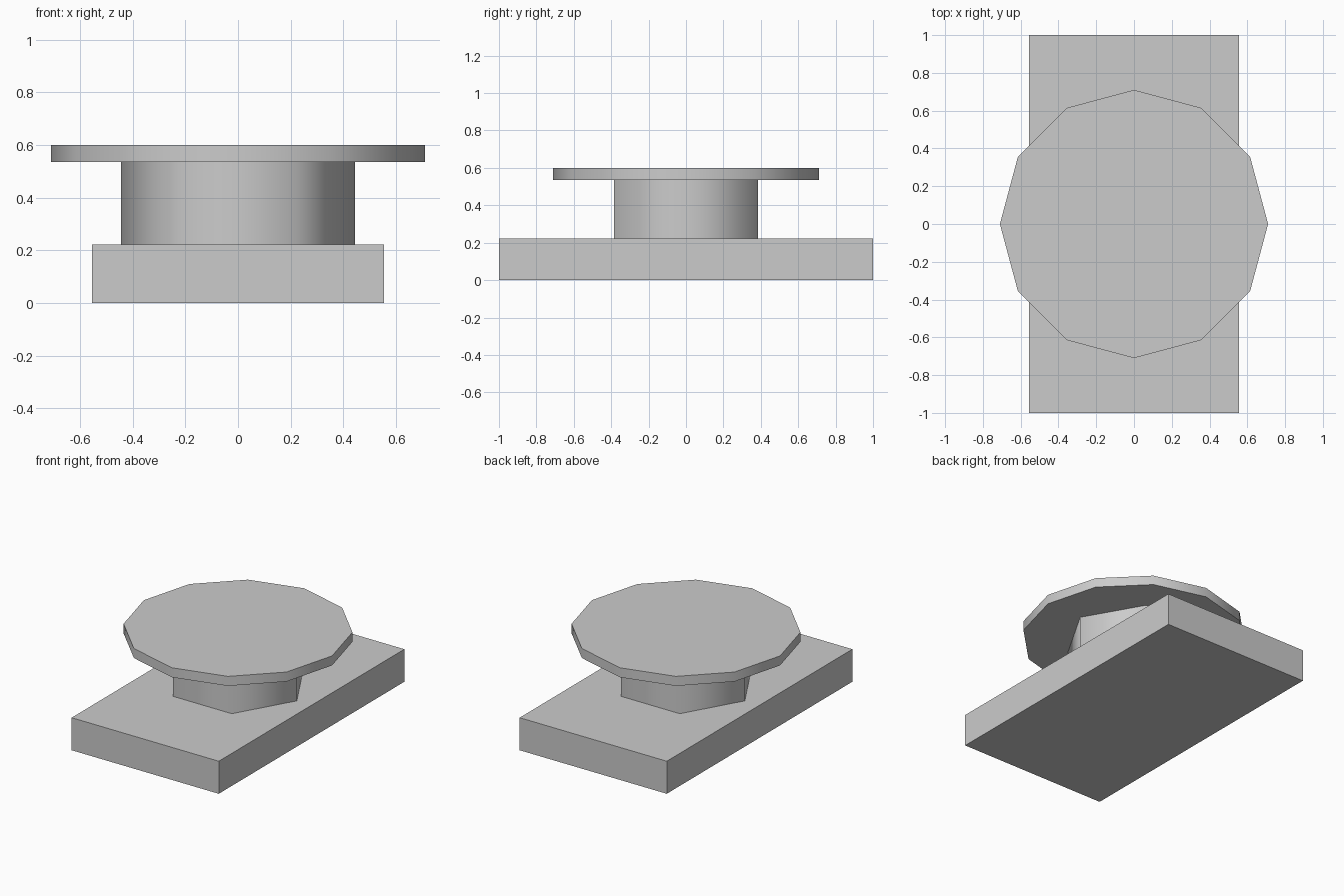
import bpy
import math

if "Cube" in bpy.data.objects:
    bpy.data.objects.remove(bpy.data.objects["Cube"])

grey = bpy.data.materials.new("light_grey")
grey.diffuse_color = (0.6, 0.6, 0.6, 1)
grey.use_nodes = True
grey.node_tree.nodes["Principled BSDF"].inputs["Base Color"].default_value = grey.diffuse_color

BASE_TOP, COLUMN_TOP, DISC_TOP = 0.222, 0.535, 0.60


def finish(name):
    obj = bpy.context.object
    obj.name = name
    obj.data.materials.append(grey)
    return obj


def prism(name, sides, radius, bottom, top):
    """Upright prism with a corner on the x axis and softly shaded sides."""
    bpy.ops.mesh.primitive_cylinder_add(
        vertices=sides, radius=radius, depth=top - bottom,
        location=(0, 0, (bottom + top) / 2), rotation=(0, 0, math.pi / 2))
    bpy.ops.object.transform_apply(location=False, rotation=True, scale=False)
    bpy.ops.object.shade_smooth_by_angle(angle=math.radians(70))
    return finish(name)


# Rectangular slab
bpy.ops.mesh.primitive_cube_add(size=1, location=(0, 0, BASE_TOP / 2))
bpy.context.object.scale = (1.11, 2.0, BASE_TOP)
bpy.ops.object.transform_apply(location=False, rotation=False, scale=True)
finish("base_slab")

# Six-sided column and twelve-sided disc
prism("column", 6, 0.444, BASE_TOP, COLUMN_TOP)
prism("top_disc", 12, 0.71, COLUMN_TOP, DISC_TOP)
